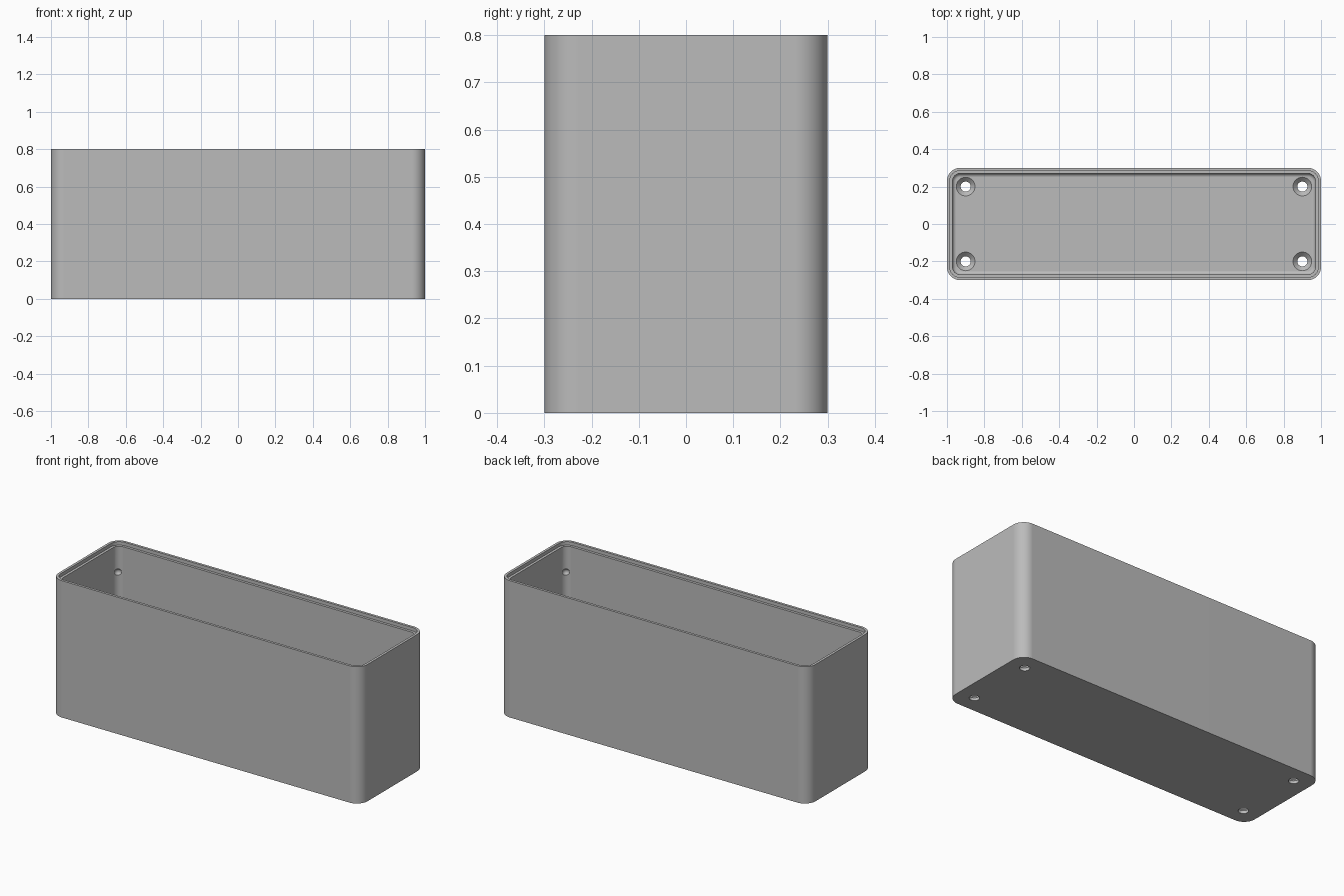
import bpy, bmesh, math
from mathutils import Matrix

cube = bpy.data.objects.get("Cube")
if cube:
    bpy.data.objects.remove(cube, do_unlink=True)

HALF_X, HALF_Y, HEIGHT = 1.0, 0.3, 0.8
CORNER, STEP, WALL, FLOOR, FILLET = 0.07, 0.015, 0.03, 0.04, 0.02
SEGMENTS = 10

grey = bpy.data.materials.new("light grey plastic")
grey.use_nodes = True
colour = (0.5, 0.5, 0.5, 1)
grey.diffuse_color = colour
grey.node_tree.nodes["Principled BSDF"].inputs["Base Color"].default_value = colour


def rounded_ring(bm, inset, z):
    """One rounded rectangle of vertices, inset from the outer wall."""
    radius = CORNER - inset
    ring = []
    for quarter, (sx, sy) in enumerate([(1, 1), (-1, 1), (-1, -1), (1, -1)]):
        for i in range(SEGMENTS + 1):
            a = math.pi / 2 * (quarter + i / SEGMENTS)
            ring.append(bm.verts.new((sx * (HALF_X - CORNER) + radius * math.cos(a),
                                      sy * (HALF_Y - CORNER) + radius * math.sin(a), z)))
    return ring


def finish(bm, name):
    bmesh.ops.recalc_face_normals(bm, faces=bm.faces)
    mesh = bpy.data.meshes.new(name)
    bm.to_mesh(mesh)
    bm.free()
    mesh.materials.append(grey)
    obj = bpy.data.objects.new(name, mesh)
    bpy.context.collection.objects.link(obj)
    return obj


# Open box: outer wall, stepped rim, inner wall and filleted floor
sections = [(0, 0), (0, HEIGHT), (STEP, HEIGHT), (STEP, HEIGHT - 0.02), (WALL, HEIGHT - 0.02)]
for i in range(7):
    a = math.pi / 2 * i / 6
    sections.append((WALL + FILLET * (1 - math.cos(a)), FLOOR + FILLET * (1 - math.sin(a))))
bm = bmesh.new()
rings = [rounded_ring(bm, inset, z) for inset, z in sections]
for low, high in zip(rings, rings[1:]):
    for i in range(len(low)):
        j = (i + 1) % len(low)
        bm.faces.new((low[i], low[j], high[j], high[i]))
bm.faces.new(rings[0])
bm.faces.new(rings[-1])
box = finish(bm, "box_shell")

# Cutters: countersunk screw holes and small dimples in the inner corners
bm = bmesh.new()
profile = [(0.027, -0.05), (0.027, FLOOR - 0.023), (0.05, FLOOR), (0.05, FLOOR + 0.01)]
sides = 32
for sx in (-1, 1):
    for sy in (-1, 1):
        rows = [[bm.verts.new((sx * 0.9 + r * math.cos(math.tau * i / sides),
                               sy * 0.2 + r * math.sin(math.tau * i / sides), z))
                 for i in range(sides)] for r, z in profile]
        for low, high in zip(rows, rows[1:]):
            for i in range(sides):
                j = (i + 1) % sides
                bm.faces.new((low[i], low[j], high[j], high[i]))
        bm.faces.new(rows[0])
        bm.faces.new(rows[-1])
        diagonal = (CORNER - WALL) * math.sqrt(0.5)
        bmesh.ops.create_uvsphere(
            bm, u_segments=16, v_segments=8, radius=0.02,
            matrix=Matrix.Translation((sx * (HALF_X - CORNER + diagonal - 0.005),
                                       sy * (HALF_Y - CORNER + diagonal - 0.005), 0.63)))
cutter = finish(bm, "hole_cutter")
cutter.hide_render = True

# Cut, shade and keep the flat faces flat
bpy.ops.object.select_all(action='DESELECT')
box.select_set(True)
bpy.context.view_layer.objects.active = box
cut = box.modifiers.new("holes", 'BOOLEAN')
cut.operation = 'DIFFERENCE'
cut.solver = 'EXACT'
cut.object = cutter
bpy.ops.object.modifier_apply(modifier=cut.name)
bpy.data.objects.remove(cutter, do_unlink=True)
bpy.ops.object.shade_smooth_by_angle(angle=math.radians(30))
weighted = box.modifiers.new("weighted_normals", 'WEIGHTED_NORMAL')
weighted.keep_sharp = True
